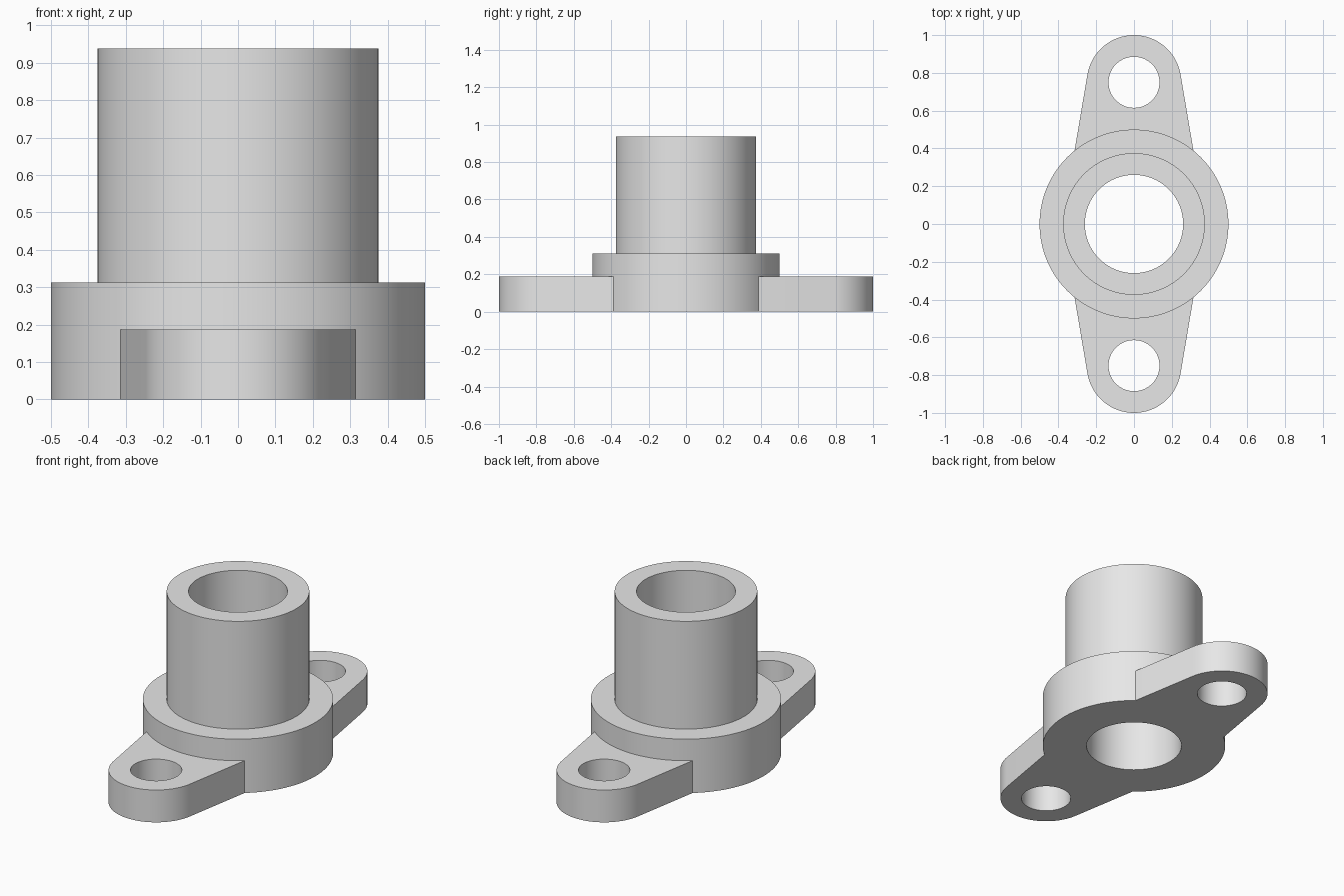
import bpy, bmesh, math
from mathutils import Matrix, Vector

cube = bpy.data.objects.get("Cube")
if cube:
    bpy.data.objects.remove(cube, do_unlink=True)

# Main dimensions
BORE, TUBE, COLLAR = 0.26, 0.375, 0.5
EAR_H, COLLAR_H, TUBE_H = 0.1875, 0.3125, 0.9375
EAR_Y, EAR_R, HOLE_R = 0.75, 0.25, 0.135

grey = bpy.data.materials.new("plain grey")
grey.use_nodes = True
colour = (0.8, 0.8, 0.8, 1)
grey.diffuse_color = colour
grey.node_tree.nodes["Principled BSDF"].inputs["Base Color"].default_value = colour


def finish(bm, name):
    bmesh.ops.recalc_face_normals(bm, faces=bm.faces)
    mesh = bpy.data.meshes.new(name)
    bm.to_mesh(mesh)
    bm.free()
    mesh.materials.append(grey)
    obj = bpy.data.objects.new(name, mesh)
    bpy.context.collection.objects.link(obj)
    bpy.ops.object.select_all(action="DESELECT")
    obj.select_set(True)
    bpy.context.view_layer.objects.active = obj
    bpy.ops.object.shade_smooth_by_angle(angle=math.radians(30))
    return obj


def arc(radius, start, end, steps, cy=0.0):
    angles = [start + (end - start) * i / steps for i in range(steps + 1)]
    return [(radius * math.cos(a), cy + radius * math.sin(a)) for a in angles]


def loop(bm, points):
    verts = [bm.verts.new(p) for p in points]
    return [bm.edges.new((v, verts[i - 1])) for i, v in enumerate(verts)]


# Bored tube with its collar, spun from one closed profile
def make_body():
    bm = bmesh.new()
    profile = [(BORE, 0), (COLLAR, 0), (COLLAR, COLLAR_H),
               (TUBE, COLLAR_H), (TUBE, TUBE_H), (BORE, TUBE_H)]
    edges = loop(bm, [(r, 0, z) for r, z in profile])
    bmesh.ops.spin(bm, geom=bm.verts[:] + edges, cent=(0, 0, 0), axis=(0, 0, 1),
                   angle=math.tau, steps=128, use_merge=True)
    bmesh.ops.remove_doubles(bm, verts=bm.verts, dist=0.0001)
    return finish(bm, "collared_tube")


# Bolt ear: sides tangent to the ear end and the tube, drilled through
def make_ear(name, turn):
    bm = bmesh.new()
    taper = math.asin((TUBE - EAR_R) / EAR_Y)
    end = arc(EAR_R, taper, math.pi - taper, 48, EAR_Y)
    # where the tapered side meets the collar
    reach = COLLAR - 0.001
    meet = taper + math.acos(TUBE / reach)
    root = arc(reach, math.pi - meet, meet, 32)
    hole = arc(HOLE_R, 0, math.tau, 64, EAR_Y)[:-1]
    edges = []
    for outline in (end + root, hole):
        edges += loop(bm, [(x, y, 0) for x, y in outline])
    bmesh.ops.triangle_fill(bm, edges=edges, use_beauty=True, normal=(0, 0, 1))
    bmesh.ops.dissolve_degenerate(bm, dist=0.00001, edges=bm.edges)
    top = bmesh.ops.extrude_face_region(bm, geom=bm.faces[:], use_keep_orig=True)
    moved = [g for g in top["geom"] if isinstance(g, bmesh.types.BMVert)]
    bmesh.ops.translate(bm, verts=moved, vec=Vector((0, 0, EAR_H)))
    bm.transform(Matrix.Rotation(turn, 4, "Z"))
    return finish(bm, name)


make_body()
make_ear("back_bolt_ear", 0)
make_ear("front_bolt_ear", math.pi)
